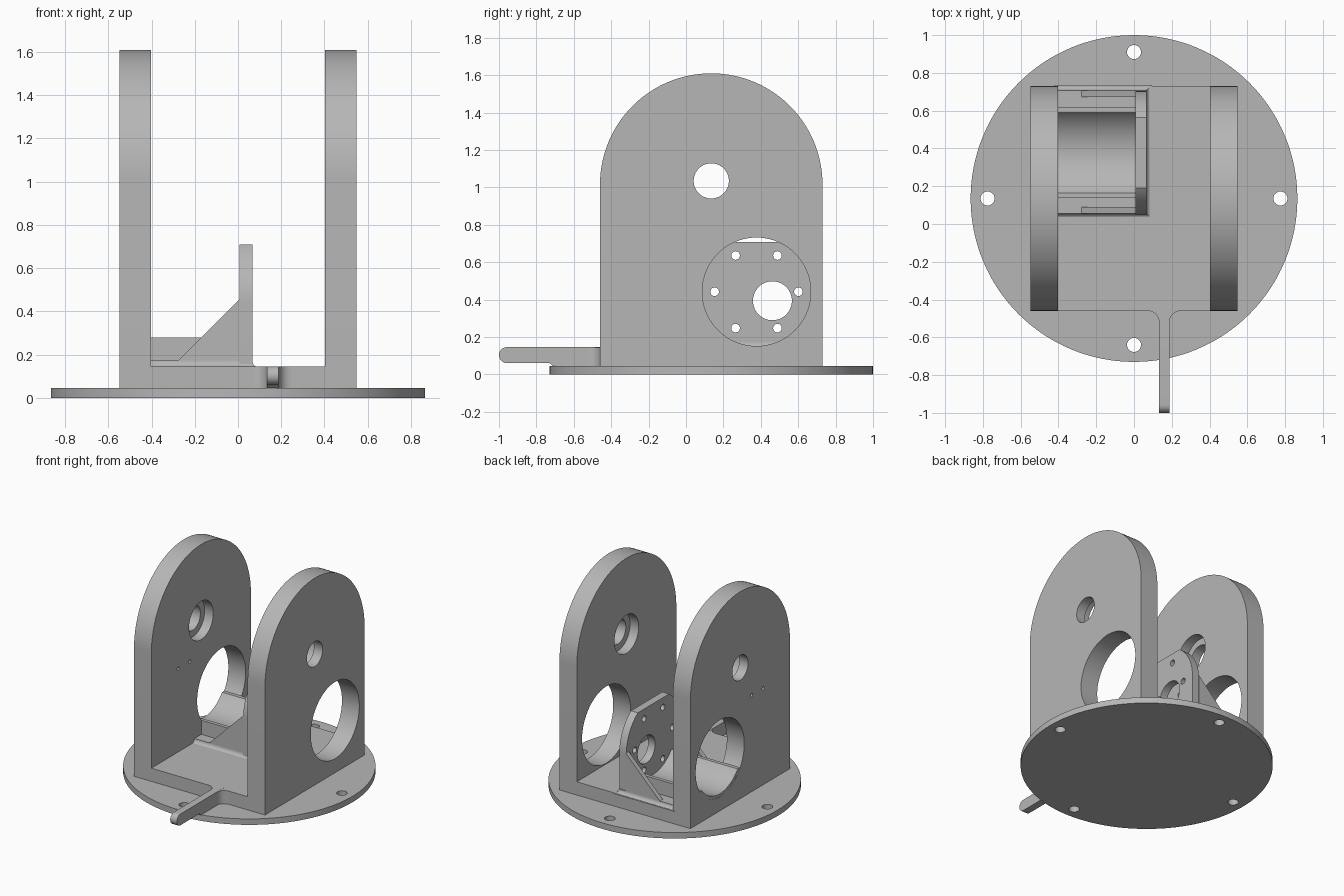
import bpy, bmesh
from math import sin, cos, pi, radians

cube = bpy.data.objects.get("Cube")
if cube:
    bpy.data.objects.remove(cube, do_unlink=True)

grey = bpy.data.materials.new("plain grey")
grey.use_nodes = True
grey.diffuse_color = (0.47, 0.47, 0.47, 1)
grey.node_tree.nodes["Principled BSDF"].inputs["Base Color"].default_value = (0.47, 0.47, 0.47, 1)

CY = 0.135               # centre of the base and walls in y
HUB_Y, HUB_Z = 0.377, 0.442   # centre of the motor opening


def arc(cx, cy, r, a0, a1, n=48):
    steps = [radians(a0 + (a1 - a0) * i / n) for i in range(n + 1)]
    return [(cx + r * cos(a), cy + r * sin(a)) for a in steps]


def circle(cx, cy, r, n=96):
    return arc(cx, cy, r, 0, 360, n)[:-1]


def rect(a0, b0, a1, b1):
    return [(a0, b0), (a1, b0), (a1, b1), (a0, b1)]


def loft(name, rings):
    """Closed solid through a stack of matching rings."""
    bm = bmesh.new()
    rows = [[bm.verts.new(p) for p in ring] for ring in rings]
    n = len(rows[0])
    for low, high in zip(rows, rows[1:]):
        for i in range(n):
            j = (i + 1) % n
            bm.faces.new((low[i], low[j], high[j], high[i]))
    bm.faces.new(rows[0][::-1])
    bm.faces.new(rows[-1])
    bmesh.ops.recalc_face_normals(bm, faces=bm.faces)
    mesh = bpy.data.meshes.new(name)
    bm.to_mesh(mesh)
    bm.free()
    mesh.materials.append(grey)
    ob = bpy.data.objects.new(name, mesh)
    bpy.context.collection.objects.link(ob)
    return ob


def prism(name, axis, pts, lo, hi):
    place = {"x": lambda p, d: (d, p[0], p[1]),
             "y": lambda p, d: (p[0], d, p[1]),
             "z": lambda p, d: (p[0], p[1], d)}[axis]
    return loft(name, [[place(p, d) for p in pts] for d in (lo, hi)])


def select(ob):
    bpy.ops.object.select_all(action="DESELECT")
    ob.select_set(True)
    bpy.context.view_layer.objects.active = ob


def cut(ob, axis, pts, lo, hi):
    cutter = prism("cutter", axis, pts, lo, hi)
    cutter.hide_render = True
    mod = ob.modifiers.new("cut", "BOOLEAN")
    mod.operation = "DIFFERENCE"
    mod.solver = "EXACT"
    mod.object = cutter
    select(ob)
    bpy.ops.object.modifier_apply(modifier=mod.name)
    bpy.data.objects.remove(cutter, do_unlink=True)


parts = []

# Round base with four screw holes
base = prism("base_plate", "z", circle(0, CY, 0.865, 128), 0, 0.045)
for k in range(4):
    a = k * pi / 2
    cut(base, "z", circle(0.775 * cos(a), CY + 0.775 * sin(a), 0.037, 32), -0.1, 0.1)
parts.append(base)

# Floor between the walls
parts.append(prism("floor", "z", rect(-0.42, -0.46, 0.42, 0.73), 0.04, 0.145))

# Arched side walls with stepped pivot holes and motor openings
outline = [(-0.46, 0.04), (0.73, 0.04)] + arc(CY, 1.015, 0.595, 0, 180, 64)
for side, name in ((1, "left_wall"), (-1, "right_wall")):
    inner, outer = side * 0.403, side * 0.548
    wall = prism(name, "x", outline, min(inner, outer), max(inner, outer))
    cut(wall, "x", circle(HUB_Y, HUB_Z, 0.29), side * 0.3, side * 0.7)
    cut(wall, "x", circle(CY, 1.035, 0.094, 64), side * 0.3, side * 0.7)
    cut(wall, "x", circle(CY, 1.035, 0.145, 64), side * 0.3, side * 0.475)
    if side < 0:
        for y in (-0.14, 0.0):
            cut(wall, "x", circle(y, 0.775, 0.013, 16), -0.7, -0.3)
    parts.append(wall)

# Motor pad with a filleted foot
rings = []
for i in range(9):
    a = i / 8 * pi / 2
    d, z = 0.028 * (1 - sin(a)), 0.143 + 0.03 * (1 - cos(a))
    rings.append([(x, y, z) for x, y in rect(-0.42, 0.055 - d, 0.066 + d, 0.708 + d)])
parts.append(loft("motor_pad", rings))

# Cradle that carries the motor, running through the right wall
cradle = prism("motor_cradle", "x", rect(HUB_Y - 0.24, 0.1, HUB_Y + 0.24, 0.28), -0.547, 0.02)
cut(cradle, "x", circle(HUB_Y, HUB_Z, 0.268), -0.7, 0.2)
parts.append(cradle)

# Motor mounting plate: rounded, flat on top, with a shaft hole and six screw holes
half = 0.326
mount = prism("motor_mount", "x",
              [(HUB_Y - half, 0.15), (HUB_Y + half, 0.15)]
              + arc(HUB_Y, HUB_Z, half, 0, 55, 24) + arc(HUB_Y, HUB_Z, half, 125, 180, 24),
              0.008, 0.066)
cut(mount, "x", circle(0.462, 0.394, 0.104, 64), -0.2, 0.2)
for k in range(6):
    a = k * pi / 3
    cut(mount, "x", circle(HUB_Y + 0.224 * cos(a), HUB_Z + 0.224 * sin(a), 0.023, 24), -0.2, 0.2)
parts.append(mount)

# Sloped ribs bracing the mounting plate
for y, name in ((0.055, "front_rib"), (0.673, "back_rib")):
    parts.append(prism(name, "y", [(-0.28, 0.17), (0.01, 0.17), (0.01, 0.46)], y, y + 0.035))

# Front pointer arm with a rounded tip and filleted root
mid, r = 0.1035, 0.0425
parts.append(prism("pointer_arm", "x",
                   arc(-1 + r, mid, r, 90, 270, 24)
                   + [(-0.73, 0.061), (-0.71, 0.044), (-0.44, 0.044), (-0.44, 0.146)],
                   0.133, 0.188))
for x, s, name in ((0.188, 1, "left_arm_fillet"), (0.133, -1, "right_arm_fillet")):
    curve = [(x + s * (0.06 + px), py) for px, py in arc(0, -0.52, 0.06, 180, 90, 12)]
    parts.append(prism(name, "z", curve + [(x + s * 0.06, -0.45), (x - s * 0.01, -0.45),
                                           (x - s * 0.01, -0.52)], 0.044, 0.145))

# Smooth curved surfaces, keep sharp edges
for ob in parts:
    select(ob)
    bpy.ops.object.shade_smooth_by_angle(angle=radians(30))
